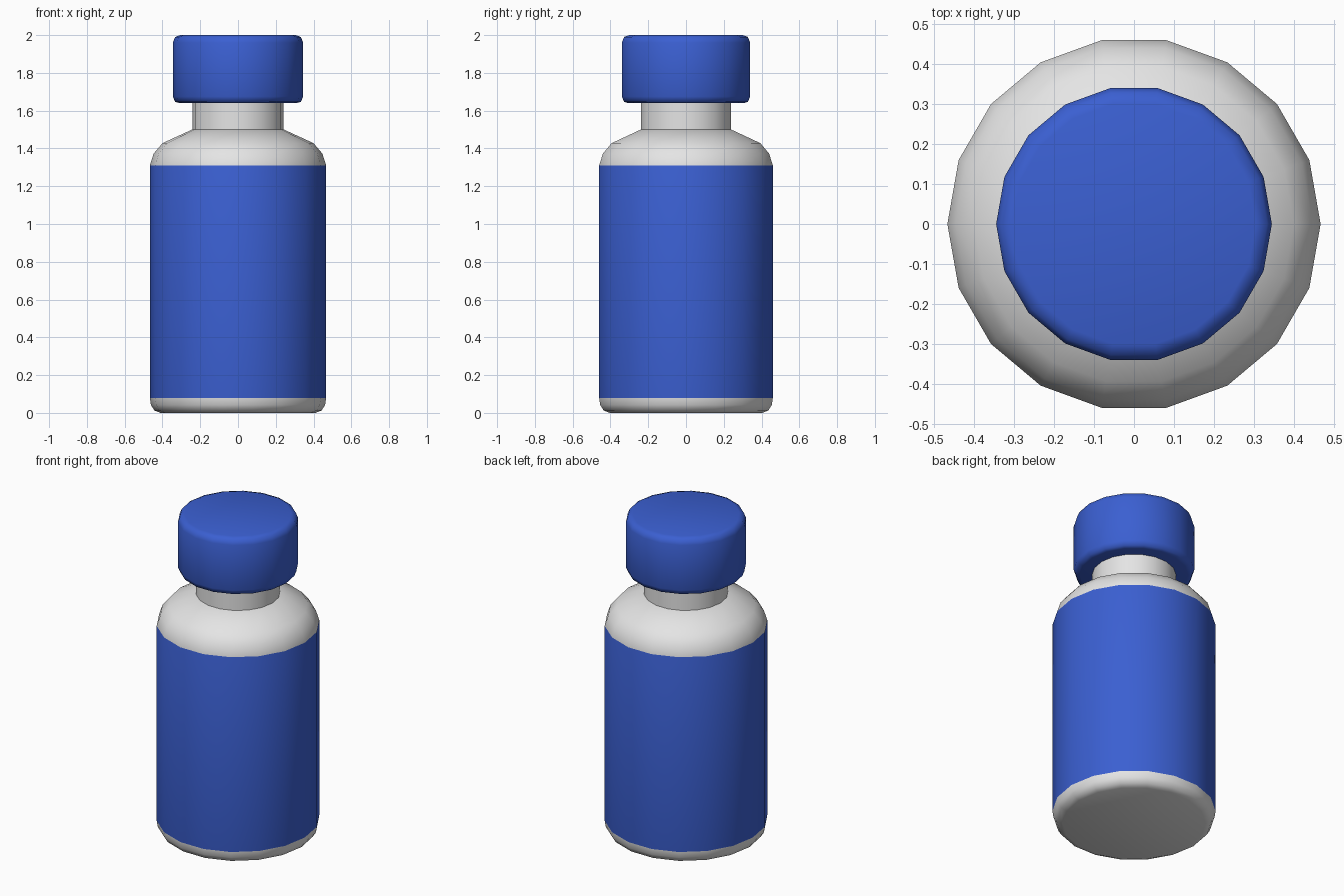
import bpy, bmesh, math

if "Cube" in bpy.data.objects:
    bpy.data.objects.remove(bpy.data.objects["Cube"])

SIDES = 18


def material(name, rgb):
    m = bpy.data.materials.new(name)
    m.diffuse_color = (*rgb, 1)
    m.use_nodes = True
    m.node_tree.nodes["Principled BSDF"].inputs["Base Color"].default_value = m.diffuse_color
    return m


white = material("white plastic", (0.78, 0.78, 0.78))
blue = material("blue", (0.043, 0.115, 0.64))


def lathe(name, profile, mats, rule=lambda z: 0):
    """Spin a (radius, z) profile, cap both ends, colour faces by height."""
    bm = bmesh.new()
    rings = []
    for r, z in profile:
        rings.append([bm.verts.new((r * math.cos(i * math.tau / SIDES),
                                    r * math.sin(i * math.tau / SIDES), z))
                      for i in range(SIDES)])
    for a, b in zip(rings, rings[1:]):
        for i in range(SIDES):
            j = (i + 1) % SIDES
            bm.faces.new((a[i], a[j], b[j], b[i]))
    bm.faces.new(rings[0][::-1])
    bm.faces.new(rings[-1])
    for f in bm.faces:
        f.material_index = rule(f.calc_center_median().z)
    me = bpy.data.meshes.new(name)
    bm.to_mesh(me)
    bm.free()
    for m in mats:
        me.materials.append(m)
    ob = bpy.data.objects.new(name, me)
    bpy.context.collection.objects.link(ob)
    bpy.ops.object.select_all(action='DESELECT')
    ob.select_set(True)
    bpy.context.view_layer.objects.active = ob
    bpy.ops.object.shade_smooth_by_angle(angle=math.radians(50))
    return ob


# Bottle body with the wrap-around label between z 0.08 and 1.31
lathe("bottle_body",
      [(0.41, 0), (0.443, 0.013), (0.461, 0.042), (0.467, 0.08),
       (0.467, 1.31), (0.447, 1.372), (0.40, 1.428), (0.243, 1.50)],
      [white, blue], lambda z: 1 if 0.08 < z < 1.31 else 0)

# Neck
lathe("neck", [(0.241, 1.49), (0.241, 1.66)], [white])

# Screw cap with rounded rims
lathe("cap",
      [(0.31, 1.64), (0.333, 1.647), (0.345, 1.675),
       (0.345, 1.96), (0.333, 1.99), (0.305, 2.0)],
      [blue])
